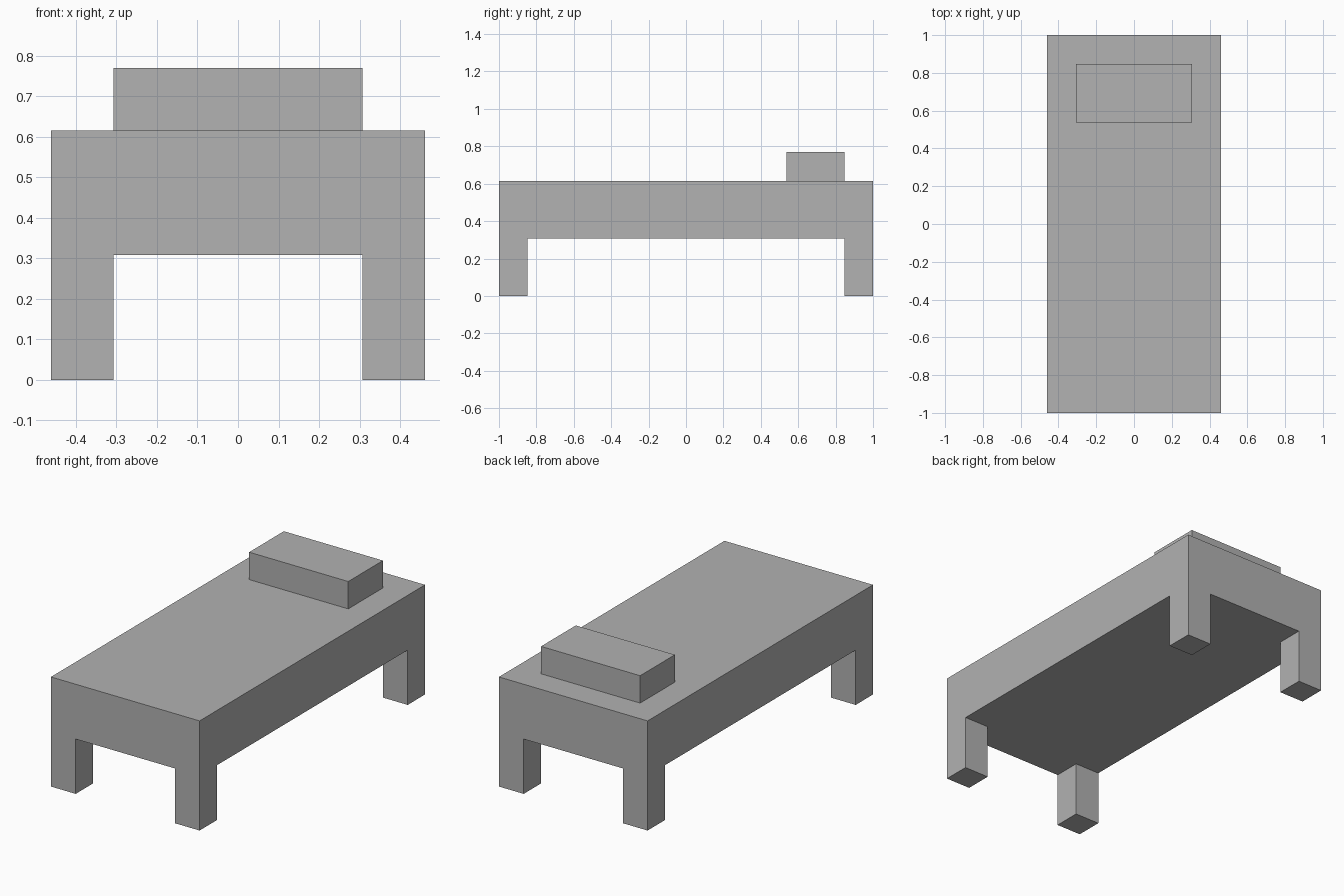
import bpy
import bmesh
from mathutils import Matrix, Vector

if "Cube" in bpy.data.objects:
    bpy.data.objects.remove(bpy.data.objects["Cube"], do_unlink=True)

U = 2 / 13  # every size is a whole multiple of this module

grey = bpy.data.materials.new("plain_grey")
grey.use_nodes = True
colour = (0.445, 0.445, 0.445, 1)
grey.diffuse_color = colour
grey.node_tree.nodes["Principled BSDF"].inputs["Base Color"].default_value = colour


def box(bm, centre, size):
    matrix = Matrix.Translation(Vector(centre) * U) @ Matrix.Diagonal((*(Vector(size) * U), 1))
    bmesh.ops.create_cube(bm, size=1, matrix=matrix)


def finish(bm, name):
    bmesh.ops.recalc_face_normals(bm, faces=bm.faces)
    mesh = bpy.data.meshes.new(name)
    bm.to_mesh(mesh)
    bm.free()
    mesh.materials.append(grey)
    obj = bpy.data.objects.new(name, mesh)
    bpy.context.collection.objects.link(obj)
    return obj


# Bed frame: a slab cut at the leg lines, with its bottom corners extruded into legs
bm = bmesh.new()
box(bm, (0, 0, 3), (6, 13, 2))
for axis, offset in ((Vector((1, 0, 0)), 2), (Vector((0, 1, 0)), 5.5)):
    for side in (-1, 1):
        geom = bm.verts[:] + bm.edges[:] + bm.faces[:]
        bmesh.ops.bisect_plane(bm, geom=geom, plane_co=axis * side * offset * U, plane_no=axis)

bm.normal_update()
corners = []
for face in bm.faces:
    c = face.calc_center_median() / U
    if face.normal.z < -0.9 and abs(c.x) > 2 and abs(c.y) > 5.5:
        corners.append(face)
for face in corners:
    new = bmesh.ops.extrude_discrete_faces(bm, faces=[face])["faces"][0]
    bmesh.ops.translate(bm, verts=new.verts, vec=(0, 0, -2 * U))
finish(bm, "bed_frame")

# Pillow block near the back
bm = bmesh.new()
box(bm, (0, 4.5, 4.5), (4, 2, 1))
finish(bm, "pillow")
